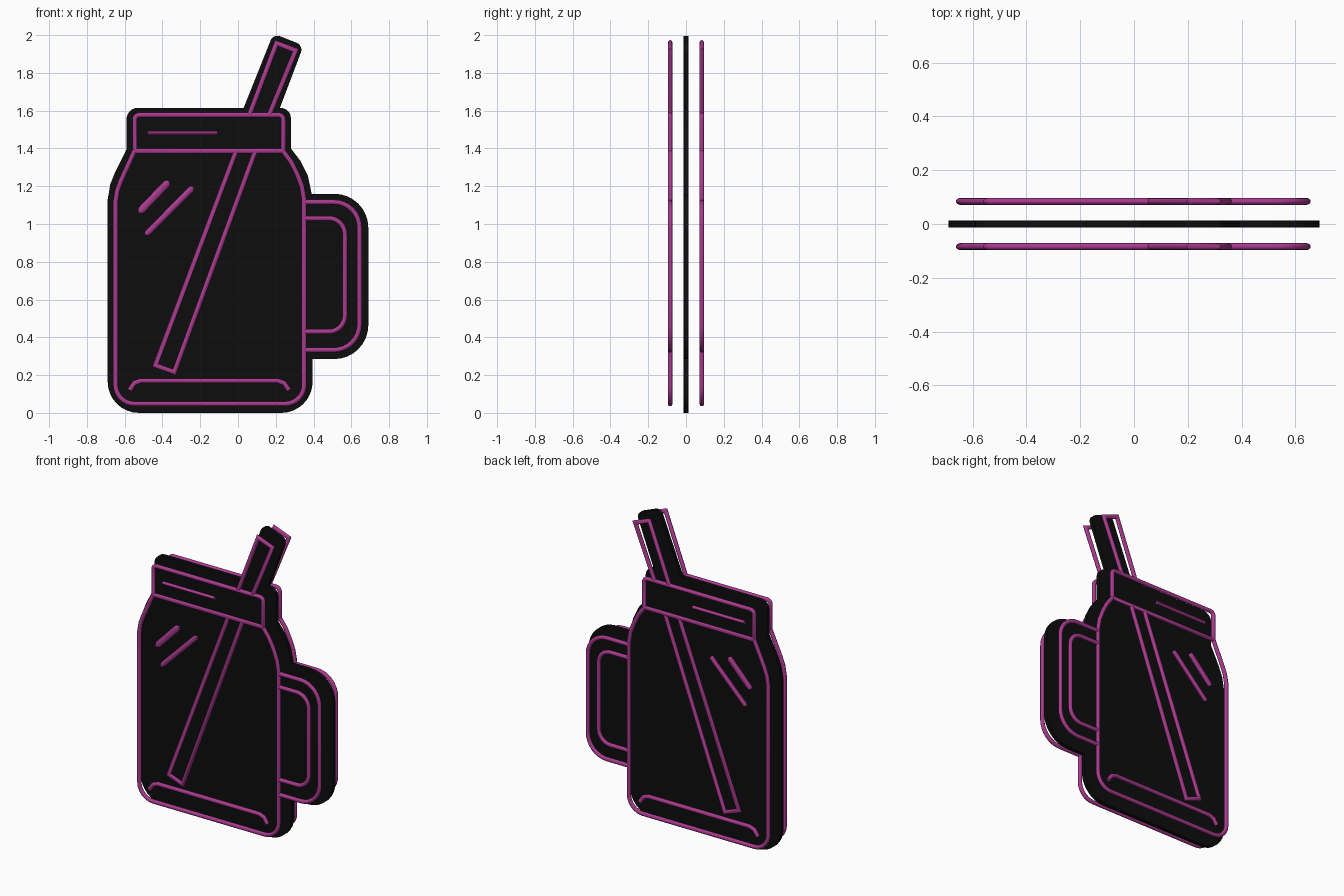
import bpy, bmesh, math
from mathutils import Vector

if "Cube" in bpy.data.objects:
    bpy.data.objects.remove(bpy.data.objects["Cube"])


def material(name, color):
    m = bpy.data.materials.new(name)
    m.diffuse_color = (*color, 1)
    m.use_nodes = True
    m.node_tree.nodes["Principled BSDF"].inputs["Base Color"].default_value = m.diffuse_color
    return m


BLACK = material("black", (0.004, 0.004, 0.004))
PURPLE = material("neon purple", (0.40, 0.042, 0.275))


def rounded(points, closed, steps=8):
    """Turn (x, z, radius) corners into a path with filleted corners."""
    out, n = [], len(points)
    for i, (x, z, r) in enumerate(points):
        p = Vector((x, z))
        if r == 0 or (not closed and i in (0, n - 1)):
            out.append(p)
            continue
        a = (Vector(points[i - 1][:2]) - p).normalized()
        b = (Vector(points[(i + 1) % n][:2]) - p).normalized()
        half = a.angle(b) / 2
        centre = p + (a + b).normalized() * (r / math.sin(half))
        s = p + a * (r / math.tan(half)) - centre
        e = p + b * (r / math.tan(half)) - centre
        total = s.angle(e)
        for k in range(steps + 1):
            t = k / steps
            out.append(centre + (s * math.sin((1 - t) * total) + e * math.sin(t * total)) / math.sin(total))
    return out


def finish(name, bm, mat):
    bmesh.ops.recalc_face_normals(bm, faces=bm.faces[:])
    me = bpy.data.meshes.new(name)
    bm.to_mesh(me)
    bm.free()
    me.materials.append(mat)
    ob = bpy.data.objects.new(name, me)
    bpy.context.collection.objects.link(ob)
    bpy.ops.object.select_all(action='DESELECT')
    ob.select_set(True)
    bpy.context.view_layer.objects.active = ob
    bpy.ops.object.shade_smooth_by_angle(angle=math.radians(40))
    return ob


def tube(name, corners, y, closed=False, width=0.0135, depth=0.0125, round_ends=False, sides=10):
    """Sweep an oval section along a path in the xz plane with mitred corners."""
    path = rounded(corners, closed)
    widths = [1.0] * len(path)
    if round_ends:
        d = (path[-1] - path[0]).normalized()
        a, b = path[0], path[-1]
        angles = [math.radians(v) for v in (10, 35, 60, 90)]
        start = [(a + d * width * (1 - math.cos(t)), math.sin(t)) for t in angles]
        end = [(b - d * width * (1 - math.cos(t)), math.sin(t)) for t in reversed(angles)]
        path, widths = map(list, zip(*(start + end)))
    n = len(path)
    bm = bmesh.new()
    rings = []
    for i, p in enumerate(path):
        d1 = (p - path[i - 1]).normalized() if closed or i > 0 else None
        d2 = (path[(i + 1) % n] - p).normalized() if closed or i < n - 1 else None
        d1, d2 = d1 or d2, d2 or d1
        n1, n2 = Vector((-d1.y, d1.x)), Vector((-d2.y, d2.x))
        m = (n1 + n2).normalized()
        m /= max(m.dot(n1), 0.4)
        ring = []
        for k in range(sides):
            t = math.tau * (k + 0.5) / sides
            q = p + m * (width * widths[i] * math.cos(t))
            ring.append(bm.verts.new((q.x, y + depth * math.sin(t), q.y)))
        rings.append(ring)
    for i in range(n if closed else n - 1):
        r, s = rings[i], rings[(i + 1) % n]
        for k in range(sides):
            j = (k + 1) % sides
            bm.faces.new((r[k], r[j], s[j], s[k]))
    if not closed:
        bm.faces.new(rings[0])
        bm.faces.new(rings[-1])
    return finish(name, bm, PURPLE)


# Black backing plate following the jar, handle and straw
plate = [(-0.69, 0, 0.165), (0.395, 0, 0.165), (0.395, 0.285, 0), (0.69, 0.285, 0.18),
         (0.69, 1.16, 0.18), (0.39, 1.16, 0), (0.37, 1.255, 0), (0.33, 1.335, 0),
         (0.28, 1.40, 0), (0.28, 1.615, 0.055), (0.222, 1.615, 0), (0.347, 1.945, 0.04),
         (0.187, 2.008, 0.04), (0.03, 1.615, 0), (-0.59, 1.615, 0.06), (-0.59, 1.395, 0),
         (-0.65, 1.275, 0), (-0.676, 1.21, 0), (-0.69, 1.13, 0)]
bm = bmesh.new()
face = bm.faces.new([bm.verts.new((p.x, -0.0125, p.y)) for p in rounded(plate, True)])
ext = bmesh.ops.extrude_face_region(bm, geom=[face])
for v in ext["geom"]:
    if isinstance(v, bmesh.types.BMVert):
        v.co.y = 0.0125
finish("backing_plate", bm, BLACK)

# Neon tubes, the same drawing on the front and the back
for side, y in (("front", -0.084), ("back", 0.084)):
    tube(side + "_jar_body", [(-0.548, 1.386, 0), (-0.617, 1.235, 0), (-0.638, 1.18, 0),
         (-0.648, 1.12, 0), (-0.648, 0.048, 0.1), (0.35, 0.048, 0.1), (0.35, 1.13, 0),
         (0.338, 1.20, 0), (0.313, 1.265, 0), (0.28, 1.33, 0), (0.238, 1.386, 0)], y)
    tube(side + "_lid", [(-0.547, 1.386, 0), (0.24, 1.386, 0), (0.24, 1.577, 0.025),
         (-0.547, 1.577, 0.025)], y, closed=True)
    tube(side + "_lid_highlight", [(-0.479, 1.481, 0), (-0.108, 1.481, 0)], y, width=0.011)
    tube(side + "_straw_top", [(0.06, 1.577, 0), (0.204, 1.957, 0), (0.305, 1.919, 0),
         (0.165, 1.577, 0)], y)
    tube(side + "_straw_inside", [(-0.01, 1.386, 0), (-0.438, 0.252, 0), (-0.337, 0.215, 0),
         (0.092, 1.386, 0)], y)
    tube(side + "_handle_outer", [(0.35, 1.116, 0), (0.643, 1.116, 0.135),
         (0.643, 0.333, 0.135), (0.35, 0.333, 0)], y)
    tube(side + "_handle_inner", [(0.35, 1.03, 0), (0.566, 1.03, 0.085),
         (0.566, 0.43, 0.085), (0.35, 0.43, 0)], y)
    tube(side + "_base_line", [(-0.574, 0.12, 0), (-0.548, 0.158, 0), (-0.515, 0.17, 0),
         (0.21, 0.17, 0), (0.244, 0.158, 0), (0.27, 0.12, 0)], y)
    tube(side + "_glint_short", [(-0.525, 1.06, 0), (-0.365, 1.227, 0)], y,
         width=0.021, round_ends=True)
    tube(side + "_glint_long", [(-0.49, 0.942, 0), (-0.236, 1.197, 0)], y,
         width=0.017, round_ends=True)
